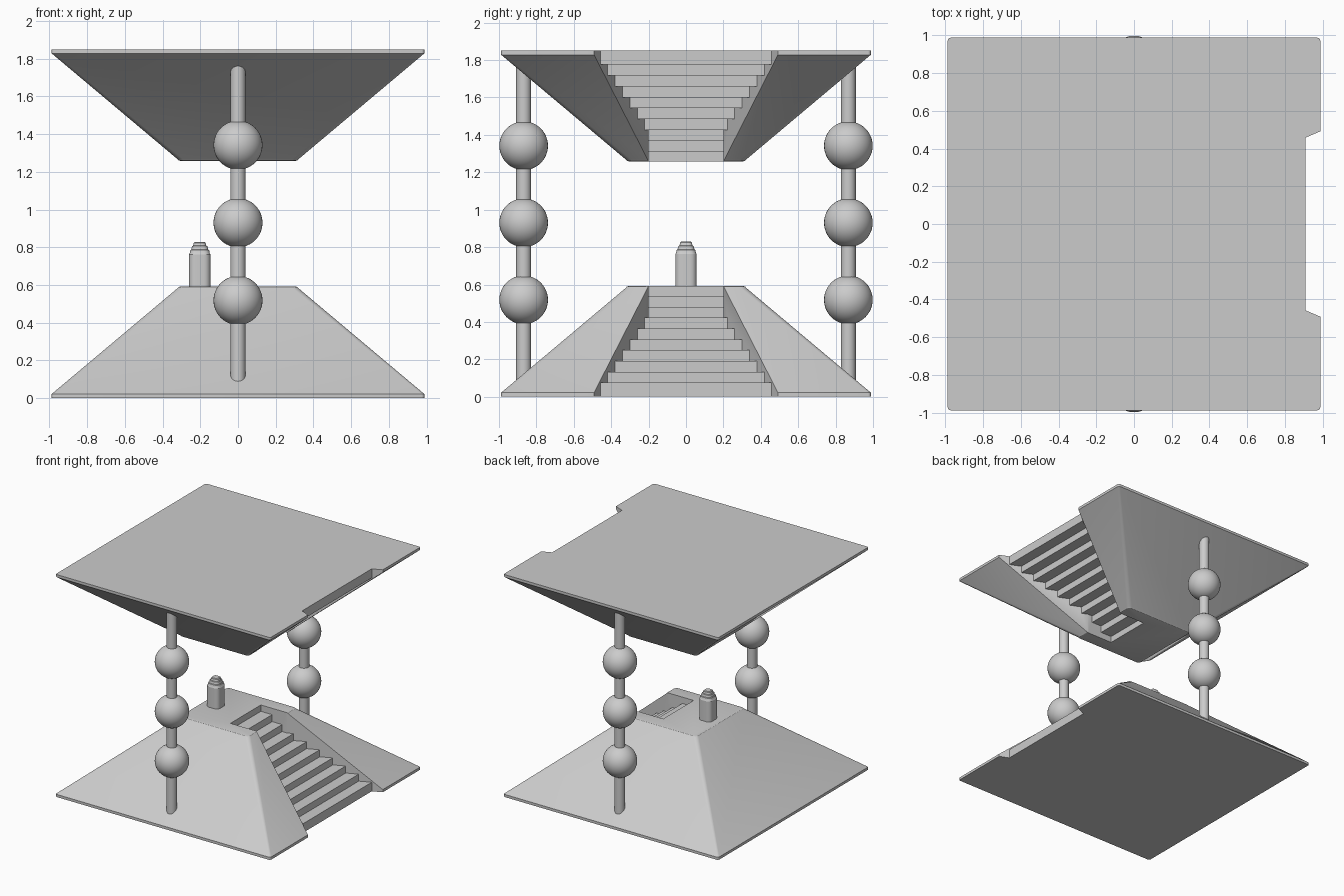
import bpy, bmesh, math
from mathutils import Vector

if "Cube" in bpy.data.objects:
    bpy.data.objects.remove(bpy.data.objects["Cube"])

H, TOP, BASE, RIM, TOPZ = 1.85, 0.31, 0.988, 0.022, 0.592


def obj_from_bm(name, bm):
    bmesh.ops.recalc_face_normals(bm, faces=bm.faces[:])
    me = bpy.data.meshes.new(name)
    bm.to_mesh(me)
    bm.free()
    ob = bpy.data.objects.new(name, me)
    bpy.context.collection.objects.link(ob)
    return ob


def activate(ob):
    bpy.ops.object.select_all(action='DESELECT')
    ob.select_set(True)
    bpy.context.view_layer.objects.active = ob


def smooth(ob, angle=30):
    activate(ob)
    bpy.ops.object.shade_smooth_by_angle(angle=math.radians(angle))


def stack(bm, rings):
    """Skin a list of equal-length point rings and cap both ends."""
    loops = [[bm.verts.new(p) for p in r] for r in rings]
    n = len(loops[0])
    for a, b in zip(loops, loops[1:]):
        for i in range(n):
            j = (i + 1) % n
            bm.faces.new((a[i], a[j], b[j], b[i]))
    bm.faces.new(loops[0][::-1])
    bm.faces.new(loops[-1])


def rounded_square(half, r, z, seg=5):
    c, pts = half - r, []
    for q, (sx, sy) in enumerate(((1, 1), (-1, 1), (-1, -1), (1, -1))):
        for k in range(seg + 1):
            a = math.pi / 2 * (q + k / seg)
            pts.append((sx * c + r * math.cos(a), sy * c + r * math.sin(a), z))
    return pts


def pyramid(name, flip):
    # truncated pyramid with softly rounded corners and rounded crown
    bm = bmesh.new()
    stack(bm, [rounded_square(BASE, 0.015, 0),
               rounded_square(BASE, 0.015, RIM),
               rounded_square(TOP + 0.014, 0.03, TOPZ - 0.012),
               rounded_square(TOP + 0.006, 0.027, TOPZ - 0.003),
               rounded_square(TOP - 0.006, 0.022, TOPZ)])
    body = obj_from_bm(name, bm)

    # stair-shaped cutter, flaring outward beyond the crown edge
    rise, run, x0, z0, back = 0.058, 0.092, 0.91, 0.075, 0.07
    prof = [(1.1, -0.1), (x0, -0.1)]
    for i in range(9):
        x, z = x0 - run * i, z0 + rise * i
        prof.append((x, z))
        nxt = x - run if i < 8 else back
        if nxt < TOP < x:
            prof.append((TOP, z))
        prof.append((nxt, z))
    prof += [(back, 0.8), (TOP, 0.8), (1.1, 0.8)]
    bm = bmesh.new()
    sides = []
    for s in (-1, 1):
        vs = [bm.verts.new((x, s * (0.2 + 0.43 * max(0, x - TOP)), z)) for x, z in prof]
        bm.faces.new([v for v in vs if v.co.x >= TOP - 1e-5])
        bm.faces.new([v for v in vs if v.co.x <= TOP + 1e-5])
        sides.append(vs)
    a, b = sides
    for i in range(len(a)):
        j = (i + 1) % len(a)
        bm.faces.new((a[i], a[j], b[j], b[i]))
    cutter = obj_from_bm("stair_cutter", bm)
    cutter.hide_render = True

    mod = body.modifiers.new("stairs", 'BOOLEAN')
    mod.operation, mod.solver, mod.object = 'DIFFERENCE', 'EXACT', cutter
    activate(body)
    bpy.ops.object.modifier_apply(modifier=mod.name)
    bpy.data.objects.remove(cutter)
    if flip:
        for v in body.data.vertices:
            v.co.z = H - v.co.z
        body.data.flip_normals()
    smooth(body)


pyramid("lower_pyramid", False)
pyramid("upper_pyramid", True)

# beaded columns at front and back
for side, y in (("front", -0.868), ("back", 0.868)):
    bpy.ops.mesh.primitive_cylinder_add(vertices=32, radius=0.04, depth=H - 0.16,
                                        location=(0, y, H / 2))
    bpy.context.object.name = side + "_rod"
    smooth(bpy.context.object)
    for k in (-1, 0, 1):
        bpy.ops.mesh.primitive_uv_sphere_add(segments=40, ring_count=24, radius=0.13,
                                             location=(0, y, H / 2 + 0.005 + k * 0.412))
        bpy.context.object.name = f"{side}_bead_{k + 2}"
        bpy.ops.object.shade_smooth()

# small post with a tiered cap
bm = bmesh.new()
stack(bm, [rounded_square(h, h * 0.6, z) for z, h in (
    (0.57, 0.057), (0.762, 0.057), (0.768, 0.053), (0.785, 0.050), (0.788, 0.045),
    (0.806, 0.041), (0.809, 0.035), (0.824, 0.031), (0.829, 0.025))])
post = obj_from_bm("post", bm)
post.location.x = -0.203
smooth(post)
